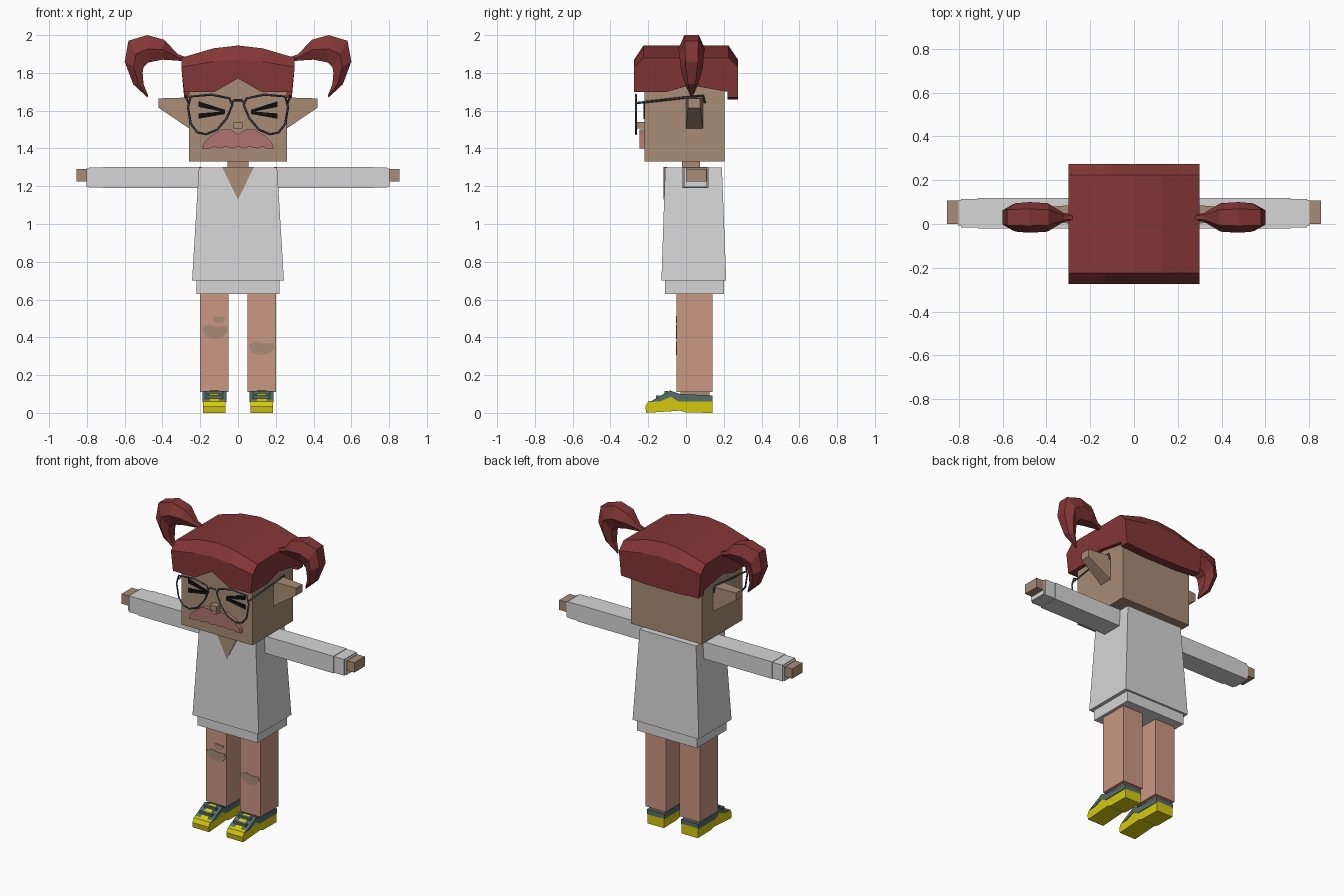
import bpy
import bmesh
from mathutils import Vector

default_cube = bpy.data.objects.get("Cube")
if default_cube:
    bpy.data.objects.remove(default_cube, do_unlink=True)


def make_material(name, red, green, blue):
    """Flat colour given as display values, stored as linear values."""
    linear = [((c / 255 + 0.055) / 1.055) ** 2.4 for c in (red, green, blue)] + [1]
    material = bpy.data.materials.new(name)
    material.use_nodes = True
    material.diffuse_color = linear
    material.node_tree.nodes["Principled BSDF"].inputs["Base Color"].default_value = linear
    return material


skin = make_material("tan skin", 168, 140, 117)
stocking = make_material("pink stocking", 203, 151, 130)
hair_red = make_material("dark red hair", 132, 54, 54)
cloth = make_material("light grey cloth", 214, 214, 214)
lip_pink = make_material("dusty pink", 176, 117, 110)
yellow = make_material("yellow", 214, 202, 10)
teal = make_material("slate teal", 82, 110, 112)
wire = make_material("dark slate wire", 62, 72, 82)
black = make_material("black", 14, 14, 14)


def finish(name, bm, material):
    bmesh.ops.recalc_face_normals(bm, faces=bm.faces)
    mesh = bpy.data.meshes.new(name)
    bm.to_mesh(mesh)
    bm.free()
    mesh.materials.append(material)
    obj = bpy.data.objects.new(name, mesh)
    bpy.context.collection.objects.link(obj)
    return obj


def loft(name, rings, material):
    """Skin a row of matching closed rings and cap both ends."""
    bm = bmesh.new()
    loops = [[bm.verts.new(point) for point in ring] for ring in rings]
    for first, second in zip(loops, loops[1:]):
        for i in range(len(first)):
            j = (i + 1) % len(first)
            bm.faces.new((first[i], first[j], second[j], second[i]))
    bm.faces.new(loops[0])
    bm.faces.new(loops[-1])
    return finish(name, bm, material)


def box(name, material, xs, ys, zs, top_xs=None, top_ys=None):
    """Box from ranges; the top may have other ranges to give a taper."""
    def rectangle(x, y, z):
        return [(x[0], y[0], z), (x[1], y[0], z), (x[1], y[1], z), (x[0], y[1], z)]
    return loft(name, [rectangle(xs, ys, zs[0]),
                       rectangle(top_xs or xs, top_ys or ys, zs[1])], material)


def front_plate(name, material, outline, ys):
    """Extrude an x-z outline along y."""
    return loft(name, [[(x, y, z) for x, z in outline] for y in ys], material)


def side_plate(name, material, outline, xs):
    """Extrude a y-z outline along x."""
    return loft(name, [[(x, y, z) for y, z in outline] for x in xs], material)


def tube(name, points, material, radius=0.006, closed=False):
    curve = bpy.data.curves.new(name, "CURVE")
    curve.dimensions = "3D"
    curve.bevel_depth = radius
    curve.bevel_resolution = 0
    curve.use_fill_caps = True
    spline = curve.splines.new("POLY")
    spline.points.add(len(points) - 1)
    for target, point in zip(spline.points, points):
        target.co = (*point, 1)
    spline.use_cyclic_u = closed
    curve.materials.append(material)
    obj = bpy.data.objects.new(name, curve)
    bpy.context.collection.objects.link(obj)


def span(side, inner, outer):
    return (side * inner, side * outer)


# Head, neck and nose
box("head", skin, (-.26, .26), (-.22, .205), (1.33, 1.82))
box("neck", skin, (-.055, .055), (-.02, .075), (1.26, 1.36))
box("nose", skin, (-.025, .025), (-.26, -.21), (1.505, 1.54))

# Moustache, drawn as one half and mirrored
half = [(0, 1.475), (.04, 1.5), (.09, 1.5), (.14, 1.47), (.18, 1.43), (.19, 1.4),
        (.15, 1.4), (.13, 1.41), (.1, 1.4), (.06, 1.41), (.03, 1.4), (0, 1.41)]
front_plate("moustache", lip_pink,
            half + [(-x, z) for x, z in reversed(half[1:-1])], (-.245, -.21))

# Hair cap: arched top, bevelled front and back, notched fringe
hair_rings = []
for x, fringe, ridge, top, back in ((-.3, 1.7, 1.83, 1.88, 1.67), (-.13, 1.7, 1.86, 1.93, 1.66),
                                    (0, 1.77, 1.87, 1.945, 1.66), (.13, 1.7, 1.86, 1.93, 1.66),
                                    (.3, 1.7, 1.83, 1.88, 1.67)):
    profile = [(-.275, fringe), (-.275, ridge), (-.225, top), (.225, top), (.275, ridge),
               (.275, back), (.22, back), (.22, 1.7), (.02, 1.735), (-.1, 1.7), (-.22, fringe)]
    hair_rings.append([(x * (.95 if z < 1.8 else 1), y, z) for y, z in profile])
loft("hair_cap", hair_rings, hair_red)

# Torso: tapered shirt, hem below it, bare neckline
box("shirt", cloth, (-.243, .243), (-.13, .213), (.7, 1.3), (-.207, .207), (-.11, .19))
box("shirt_hem", cloth, (-.22, .22), (-.11, .2), (.63, .72))
front_plate("neckline", skin, [(-.085, 1.302), (.085, 1.302), (0, 1.13)], (-.118, -.1))

for side, label in ((1, "left"), (-1, "right")):
    # Pigtail: hexagonal rings between its outer and inner edges
    pigtail_path = [((.28, 1.885), (.28, 1.86), .015), ((.32, 1.9), (.32, 1.865), .02),
                    ((.39, 1.975), (.4, 1.87), .065), ((.48, 2), (.475, 1.855), .07),
                    ((.58, 1.97), (.5, 1.83), .065), ((.6, 1.86), (.505, 1.8), .06),
                    ((.555, 1.74), (.5, 1.74), .035), ((.48, 1.67), (.475, 1.68), .005)]
    rings = []
    for outer, inner, width in pigtail_path:
        out_point = Vector((side * outer[0], .03, outer[1]))
        in_point = Vector((side * inner[0], .03, inner[1]))
        ring = []
        for amount, spread in ((0, -.55), (.5, -1), (1, -.55), (1, .55), (.5, 1), (0, .55)):
            ring.append(out_point.lerp(in_point, amount) + Vector((0, spread * width, 0)))
        rings.append(ring)
    loft(label + "_pigtail", rings, hair_red)

    # Pointed ear, narrowing to a blunt tip
    loft(label + "_ear", [[(side * x, y, z) for y, z in
                           ((front, low), (back, low), (back, high), (front, high))]
                          for x, front, back, low, high in
                          ((.25, 0, .09, 1.5, 1.67), (.42, .01, .075, 1.615, 1.665))], skin)

    # Squeezed-shut eye made of two tapering strokes
    for stroke, outline in (("upper", ((.21, 1.65), (.07, 1.605), (.07, 1.592), (.21, 1.62))),
                            ("lower", ((.21, 1.585), (.07, 1.597), (.07, 1.582), (.21, 1.557)))):
        front_plate(label + "_eye_" + stroke, black,
                    [(side * x, z) for x, z in outline], (-.226, -.217))

    # Glasses rim and temple
    rim = [(.25, 1.675), (.265, 1.62), (.25, 1.53), (.215, 1.485), (.17, 1.475), (.11, 1.5),
           (.06, 1.56), (.03, 1.63), (.045, 1.665), (.14, 1.685)]
    tube(label + "_glasses_rim", [(side * x, -.265, z) for x, z in rim], wire, closed=True)
    tube(label + "_glasses_temple", [(side * .262, -.265, 1.64), (side * .275, 0, 1.67),
                                     (side * .275, .09, 1.68), (side * .275, .1, 1.64)], wire)

    # Sleeve, cuff and hand
    box(label + "_sleeve", cloth, span(side, .19, .715), (-.02, .118), (1.19, 1.303))
    box(label + "_cuff", cloth, span(side, .7, .79), (-.015, .115), (1.193, 1.3))
    box(label + "_cuff_end", cloth, span(side, .78, .802), (-.008, .11), (1.197, 1.295))
    box(label + "_hand", skin, span(side, .79, .855), (0, .108), (1.225, 1.29))

    # Leg and ankle
    box(label + "_leg", stocking, span(side, .05, .2), (-.05, .14), (.11, .65))
    box(label + "_ankle", skin, span(side, .07, .18), (-.03, .125), (.07, .12))

    # Shoe: thick sole with toe cap, upper band, tongue and laces
    sole = [(-.21, 0), (-.215, .035), (-.2, .06), (-.15, .07), (-.08, .095), (-.04, .065),
            (.14, .065), (.14, 0), (0, .002), (-.03, .012), (-.09, .008)]
    side_plate(label + "_shoe_sole", yellow, sole, span(side, .065, .185))
    upper = [(-.19, .058), (-.13, .09), (-.08, .117), (-.03, .1), (.14, .092), (.14, .06),
             (-.04, .06), (-.08, .085), (-.14, .06)]
    side_plate(label + "_shoe_upper", teal, upper, span(side, .061, .189))
    tongue = [(-.19, .058), (-.13, .095), (-.08, .121), (-.08, .11), (-.13, .08)]
    side_plate(label + "_shoe_tongue", yellow, tongue, span(side, .1, .15))
    for number, (y, z) in enumerate(((-.15, .085), (-.105, .109))):
        box(label + "_shoe_lace_" + str(number), teal, span(side, .08, .17),
            (y - .01, y + .01), (z - .008, z + .008))

# Bridge of the glasses
tube("glasses_bridge", [(-.035, -.265, 1.64), (-.02, -.265, 1.655),
                        (.02, -.265, 1.655), (.035, -.265, 1.64)], wire)

# Torn holes on the knees: one ragged outline at several places and sizes
ragged = [(-1, .6), (-.5, 1), (.2, .7), (.9, .8), (1, .1), (.6, -.8), (0, -1), (-.7, -.7), (-.95, 0)]
for name, x, z, width, height in (("right_knee_hole", -.122, .43, .068, .038),
                                  ("right_small_hole", -.103, .495, .034, .018),
                                  ("left_knee_hole", .125, .342, .068, .036)):
    front_plate(name, skin, [(x + a * width, z + b * height) for a, b in ragged], (-.054, -.046))
